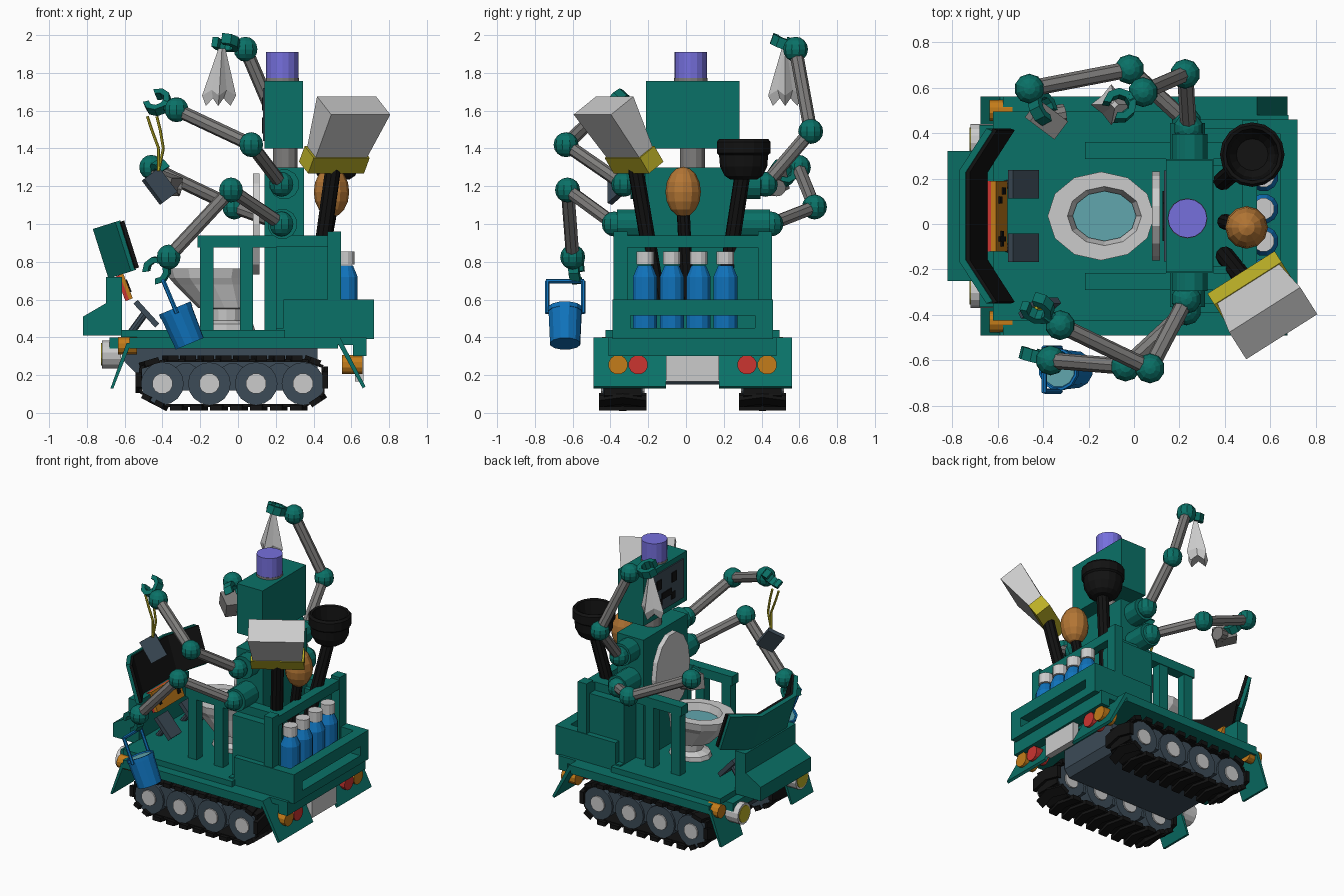
import bpy, bmesh, math
from mathutils import Vector as V, Matrix

if "Cube" in bpy.data.objects:
    bpy.data.objects.remove(bpy.data.objects["Cube"])

CY = 0.035  # vehicle centre line
COL = dict(green=(.003, .165, .135), slate=(.045, .07, .095), black=(.006, .006, .006), orange=(.55, .2, .01),
           brown=(.45, .18, .035), blue=(.005, .17, .5), yellow=(.5, .43, .02), purple=(.18, .16, .72),
           red=(.6, .035, .03), water=(.12, .38, .42), steel=(.21, .205, .2))
MATS = {}
for k, c in COL.items():
    MATS[k] = bpy.data.materials.new(k)
    MATS[k].diffuse_color = (*c, 1)

def finish(name, bm, col):
    bmesh.ops.recalc_face_normals(bm, faces=bm.faces)
    me = bpy.data.meshes.new(name)
    bm.to_mesh(me)
    bm.free()
    ob = bpy.data.objects.new(name, me)
    bpy.context.collection.objects.link(ob)
    if col:
        me.materials.append(MATS[col])
    return ob

def basis(c, u, w):
    u = V(u).normalized()
    w = V(w)
    w = (w - u * w.dot(u)).normalized()
    return Matrix.Translation(c) @ Matrix((u, w.cross(u), w)).transposed().to_4x4()

def add_prism(bm, pts, h, M):
    lo = [bm.verts.new(M @ V((x, y, -h / 2))) for x, y in pts]
    hi = [bm.verts.new(M @ V((x, y, h / 2))) for x, y in pts]
    bm.faces.new(lo[::-1])
    bm.faces.new(hi)
    for i in range(len(pts)):
        j = (i + 1) % len(pts)
        bm.faces.new((lo[i], lo[j], hi[j], hi[i]))

def prism(name, pts, h, M, col=None):
    bm = bmesh.new()
    add_prism(bm, pts, h, M)
    return finish(name, bm, col)

def side(name, pts, y0, y1, col=None):  # xz profile extruded along y
    return prism(name, pts, abs(y1 - y0), basis((0, (y0 + y1) / 2, 0), (1, 0, 0), (0, -1, 0)), col)

def box(name, x, y, z, col=None):
    return side(name, [(x[0], z[0]), (x[1], z[0]), (x[1], z[1]), (x[0], z[1])], y[0], y[1], col)

def mid(name, x, half, z, col=None):  # box centred on the vehicle
    return box(name, x, (CY - half, CY + half), z, col)

def pair(name, x, y, z, col=None):  # mirrored boxes left and right
    for s, t in ((-1, "right"), (1, "left")):
        box(f"{name}_{t}", x, (CY + s * y[0], CY + s * y[1]), z, col)

def block(name, c, size, u, w, col=None):
    a, b = size[0] / 2, size[1] / 2
    return prism(name, [(-a, -b), (a, -b), (a, b), (-a, b)], size[2], basis(c, u, w), col)

def rings(name, data, col=None, n=12, cap=True):  # loft of ellipses (centre, u, v)
    bm = bmesh.new()
    R = [[bm.verts.new(V(c) + V(u) * math.cos(2 * math.pi * i / n) + V(v) * math.sin(2 * math.pi * i / n))
          for i in range(n)] for c, u, v in data]
    for a, b in zip(R, R[1:]):
        for i in range(n):
            bm.faces.new((a[i], a[(i + 1) % n], b[(i + 1) % n], b[i]))
    if cap:
        bm.faces.new(R[0])
        bm.faces.new(R[-1])
    return finish(name, bm, col)

def lathe(name, a, d, prof, col=None, n=12):  # profile of (distance, radius) along d
    d = V(d).normalized()
    u = d.orthogonal().normalized()
    v = d.cross(u)
    return rings(name, [(V(a) + d * t, u * r, v * r) for t, r in prof], col, n)

def rod(name, a, b, r, col=None, n=10, r2=None):
    d = V(b) - V(a)
    return lathe(name, a, d, [(0, r), (d.length, r if r2 is None else r2)], col, n)

def ball(name, c, r, col, sc=(1, 1, 1), seg=10):
    bm = bmesh.new()
    bmesh.ops.create_uvsphere(bm, u_segments=seg, v_segments=8, radius=r,
                              matrix=Matrix.Translation(c) @ Matrix.Diagonal((*sc, 1)))
    return finish(name, bm, col)

# tracks: chevron pads on a closed path, wheels inside
path = [V(p) for p in ((-.38, .04), (.36, .04), (.45, .1), (.45, .245), (.36, .277), (-.39, .277), (-.515, .24), (-.515, .11))]
for s, t in ((-1, "right"), (1, "left")):
    yc = CY + s * .37
    bm = bmesh.new()
    for i, a in enumerate(path):
        b = path[(i + 1) % len(path)]
        k = max(1, round((b - a).length / .1))
        d = (b - a) / k
        for j in range(k):
            p = a + d * (j + .5)
            M = basis((p.x, yc, p.y), (d.x, 0, d.y), (d.y, 0, -d.x))
            h, w, g = d.length * .3, .125, d.length / 2
            add_prism(bm, [(-h, -w), (-h + .03, 0), (-h, w), (h, w), (h + .03, 0), (h, -w)], .03, M @ Matrix.Translation((0, 0, .012)))
            add_prism(bm, [(-g, -.1), (g, -.1), (g, .1), (-g, .1)], .016, M)
    finish("track_" + t, bm, "black")
    for i in range(4):
        x = -.4 + .248 * i
        rod(f"wheel_{t}_{i}", (x, yc - .105, .155), (x, yc + .105, .155), .113, "slate", 16)
        rod(f"hub_{t}_{i}", (x, yc - .115, .155), (x, yc + .115, .155), .055, None, 12)
        if i < 3:
            rod(f"roller_{t}_{i}", (x + .124, yc - .09, .19), (x + .124, yc + .09, .19), .075, "slate", 12)
    # mudflaps, lamps
    y0, y1 = CY + s * .525, CY + s * .28
    side("front_flap_" + t, [(-.565, .37), (-.66, .13), (-.675, .13), (-.59, .37)], y0, y1, "green")
    side("rear_flap_" + t, [(.51, .4), (.54, .4), (.675, .14), (.66, .13)], y0, CY + s * .14, "green")
    rod("front_indicator_" + t, (-.635, CY + s * .465, .355), (-.535, CY + s * .465, .355), .048, "orange", 12)
    rod("headlight_" + t, (-.72, CY + s * .33, .31), (-.62, CY + s * .33, .31), .075, None, 14)
    rod("headlight_glass_" + t, (-.724, CY + s * .33, .31), (-.715, CY + s * .33, .31), .06, "yellow", 14)
    rod("rear_indicator_" + t, (.55, CY + s * .395, .255), (.66, CY + s * .395, .255), .052, "orange", 12)
    rod("brake_lamp_" + t, (.55, CY + s * .288, .255), (.66, CY + s * .288, .255), .052, "red", 12)

# chassis and decks
side("chassis", [(-.48, .15), (.38, .15), (.42, .2), (.42, .34), (-.62, .34), (-.6, .27)], CY - .24, CY + .24, "slate")
mid("deck", (-.575, .53), .525, (.34, .4), "green")
mid("deck_front", (-.68, -.57), .4, (.34, .4), "green")
mid("floor", (-.62, .25), .46, (.4, .44), "green")
mid("rear_bumper", (.61, .68), .445, (.3, .4), "green")
mid("rear_deck", (.5, .62), .445, (.36, .4), "green")
mid("rear_plate", (.62, .665), .14, (.165, .305))
# rear tray, railings
mid("tray_floor", (.2, .72), .425, (.39, .45), "green")
mid("tray_rear_rail", (.645, .72), .425, (.515, .6), "green")
pair("tray_side", (.24, .72), (.36, .425), (.4, .6), "green")
pair("tray_corner", (.645, .72), (.33, .4), (.4, .6), "green")
pair("side_box", (.2, .48), (.22, .385), (.4, .88), "green")
pair("rear_post", (.475, .545), (.345, .42), (.4, .96), "green")
mid("rear_top_rail", (.475, .54), .37, (.875, .94), "green")
pair("arm_rail", (-.215, .48), (.25, .325), (.875, .94), "green")
for i, x in enumerate((-.2, .01)):
    pair(f"rail_post_{i}", (x, x + .07), (.255, .32), (.43, .88), "green")
# bottles
for i in range(4):
    p = (.57, -.217 + .142 * i, .44)
    lathe(f"bottle_{i}", p, (0, 0, 1), [(0, .066), (.28, .066), (.34, .04)], "blue", 12)
    rod(f"bottle_cap_{i}", (p[0], p[1], .785), (p[0], p[1], .855), .048, None, 12)

# nose and console
side("nose", [(-.82, .41), (-.82, .51), (-.7, .58), (-.7, .72), (-.615, .72), (-.615, .41)], CY - .285, CY + .285, "green")
cu, cw = V((.95, 0, .3)), V((-.27, 0, .96)).normalized()
half = [(.125, .385), (0, .2)]
def shell(o, t):
    a = [(x + o, y) for x, y in half]
    b = [(x + o + t, y - .35 * t) for x, y in half]
    return a + [(x, -y) for x, y in a[::-1]] + [(x, -y) for x, y in b] + b[::-1]
M = basis(V((-.69, CY, .71)) + cw * .1375, cu, cw)
prism("console_back", shell(0, .028), .275, M, "green")
prism("console_screen", shell(.027, .02), .26, M, "black")
# control panel with cross and buttons
pu, pn, pc = V((-.05, 0, .13)).normalized(), V((.93, 0, .36)), V((-.6, CY, .665))
block("control_frame", pc - pn * .012, (.14, .31, .02), pu, pn, "red")
block("control_face", pc + pn * .008, (.14, .31, .022), pu, pn, "orange")
def on_panel(h, y):
    return pc + pu * h + V((0, y, 0)) + pn * .02
block("cross_a", on_panel(0, -.1), (.07, .022, .012), pu, pn, "black")
block("cross_b", on_panel(0, -.1), (.022, .07, .012), pu, pn, "black")
for i, (h, y) in enumerate(((.02, .07), (-.02, .11))):
    block(f"button_{i}", on_panel(h, y), (.03, .03, .012), pu, pn, "black")
# pedals
for s in (-1, 1):
    y = CY + s * .14
    block(f"pedal_{s}", (-.485, y, .525), (.17, .125, .03), (.1, 0, -.11), (.11, 0, .1), "slate")
    rod(f"pedal_stem_{s}", (-.57, y, .42), (-.49, y, .53), .02, "slate", 8)

# toilet seat
sec = [(.44, -.06, .15, .12), (.47, -.06, .14, .12), (.49, -.06, .085, .08), (.55, -.06, .09, .085), (.555, -.07, .14, .12),
       (.68, -.13, .205, .165), (.715, -.145, .22, .185), (.765, -.145, .235, .195), (.765, -.13, .163, .13), (.7, -.13, .14, .11)]
rings("toilet_bowl", [((x, CY, z), (a, 0, 0), (0, b, 0)) for z, x, a, b in sec], None, 12)
rings("toilet_water", [((-.13, CY, z), (.14, 0, 0), (0, .11, 0)) for z in (.69, .715)], "water", 12)
rings("toilet_lid", [((x, CY, 1.0), (0, .195, 0), (0, 0, .275)) for x in (.08, .115)], None, 14)

# torso, shoulders, head
mid("torso", (.14, .35), .25, (.44, 1.3), "green")
rod("upper_shoulder", (.245, CY - .33, 1.21), (.245, CY + .36, 1.21), .08, "green", 12)
rod("lower_shoulder", (.235, CY - .4, 1.0), (.235, CY + .41, 1.0), .08, "green", 12)
rod("neck", (.25, CY, 1.29), (.25, CY, 1.41), .068, "steel", 12)
mid("head", (.14, .345), .247, (1.4, 1.757), "green")
mid("face_screen", (.132, .15), .2, (1.44, 1.72), "slate")
pair("eye", (.126, .14), (.06, .11), (1.6, 1.67), "black")
mid("mouth", (.126, .14), .055, (1.52, 1.565), "black")
pair("mouth_corner", (.126, .14), (.055, .095), (1.48, 1.53), "black")
rod("head_lamp", (.235, CY - .01, 1.755), (.235, CY - .01, 1.91), .086, "purple", 16)
rod("head_lamp_base", (.235, CY - .01, 1.75), (.235, CY - .01, 1.772), .088, "steel", 16)

# four arms: shoulder, elbow, hand, claw centre, claw axis
arms = dict(
    tag=((.23, -.33, 1.21), (.07, -.635, 1.42), (-.325, -.445, 1.605), (-.425, -.37, 1.645), (.1, -1, .5)),
    bucket=((.23, -.38, 1.0), (-.037, -.627, 1.18), (-.367, -.6, .825), (-.43, -.58, .755), (.1, -1, .3)),
    cloth=((.24, .42, 1.21), (.225, .66, 1.49), (.04, .58, 1.925), (-.065, .52, 1.96), (.2, .4, 1)),
    spray=((.23, .45, 1.0), (-.02, .68, 1.09), (-.46, .595, 1.3), (-.4, .51, 1.27), (0, 1, .6)))
for n, (s, e, h, g, ax) in arms.items():
    for nm, p in (("shoulder", s), ("elbow", e), ("hand", h)):
        ball(f"{n}_{nm}", p, .066, "green")
    rod(n + "_upper_arm", s, e, .036, "steel", 8)
    rod(n + "_forearm", e, h, .036, "steel", 8)
    d = (V(g) - V(h)).normalized()
    rod(n + "_wrist", h, V(g) - d * .045, .032, "green", 8)
    angs = [math.radians(40 + 40 * i) for i in range(8)]
    ring = [(r * math.cos(a), r * math.sin(a)) for r, aa in ((.074, angs), (.042, angs[::-1])) for a in aa]
    prism(n + "_claw", ring, .055, basis(g, d, ax), "green")

# hanging tag on a cord
for i, o in enumerate((-.03, .02)):
    pts = [(-.45 + o, -.37, 1.57), (-.43 + o * .9, -.37, 1.5), (-.405 + o * .5, -.37, 1.4), (-.42, -.37, 1.28)]
    for j in range(3):
        rod(f"cord_{i}_{j}", pts[j], pts[j + 1], .008, "yellow", 6)
block("tag", (-.415, -.37, 1.2), (.16, .12, .03), (.09, 0, -.12), (.5, -.85, .3), "slate")

# bucket
ba, bd = V((-.335, -.64, .555)), V((.08, 0, -.19)).normalized()
lathe("bucket_body", ba, bd, [(.02, .07), (0, .082), (0, .093), (.025, .093), (.025, .09), (.205, .082)], "blue", 12)
lathe("bucket_water", ba, bd, [(.008, .078), (.03, .078)], "water", 12)
top = ba - bd * .155
for s in (-1, 1):
    o = V((0, s * .095, 0))
    rod(f"bucket_handle_{s}", ba + bd * .03 + o, top + o, .012, "blue", 6)
rod("bucket_handle_top", top + V((0, -.1, 0)), top + V((0, .1, 0)), .012, "blue", 6)

# folded cloth: pleated cone with a pointed hem
bm = bmesh.new()
R = [[bm.verts.new((x + r * f * math.cos(i * math.pi / 4), .525 + r * f * math.sin(i * math.pi / 4), z + dz * (i % 2)))
      for i in range(8) for f in ((1, .62)[i % 2],)]
     for x, r, z, dz in ((-.085, .018, 1.93, 0), (-.1, .09, 1.68, .03), (-.105, .065, 1.625, .04))]
bm.faces.new(R[0])
bm.faces.new(R[2])
for a, b in zip(R, R[1:]):
    for i in range(8):
        bm.faces.new((a[i], a[(i + 1) % 8], b[(i + 1) % 8], b[i]))
finish("cloth", bm, None)

# small device in the fourth claw
block("device_body", (-.385, .46, 1.215), (.14, .1, .1), (.8, -.6, -.3), (0, 0, 1), "steel")
rod("device_nozzle", (-.36, .475, 1.2), (-.305, .485, 1.19), .045, "steel", 10)

# broom, brush and plunger standing behind the torso
base = V((.51, -.275, 1.34))
ad, ld = V((.12, -.16, .29)).normalized(), V((.845, .535, 0))
rod("broom_handle", (.4, -.14, .55), base, .042, "black", 10)
block("broom_block", base, (.35, .11, .1), ld, ad, "yellow")
M = basis(base, ld, ad)
bm = bmesh.new()
add_prism(bm, [(-.16, -.05), (.16, -.05), (.16, .05), (-.16, .05)], .32, M @ Matrix.Translation((0, 0, .2)))
bm.verts.ensure_lookup_table()
for v, (x, y) in zip(bm.verts[4:], ((-.185, -.08), (.185, -.08), (.185, .09), (-.185, .09))):
    v.co = M @ V((x, y, .345))
finish("broom_bristles", bm, None)
rod("brush_handle", (.4, .01, .55), (.49, -.015, 1.08), .035, "black", 10)
ball("brush_head", (.495, -.015, 1.17), .094, "brown", (1, 1, 1.42), 12)
rod("plunger_handle", (.39, .19, .55), (.52, .3, 1.27), .042, "black", 10)
lathe("plunger_cup", (.52, .305, 1.235), (0, 0, 1), [(0, .07), (.02, .1), (.07, .125), (.13, .13), (.14, .142), (.2, .142),
                                                     (.215, .13), (.21, .115), (.1, .1), (.06, .07)], "black", 16)

for m in bpy.data.materials:
    if m.users and not m.is_grease_pencil:
        m.use_nodes = True
        m.node_tree.nodes["Principled BSDF"].inputs["Base Color"].default_value = m.diffuse_color
